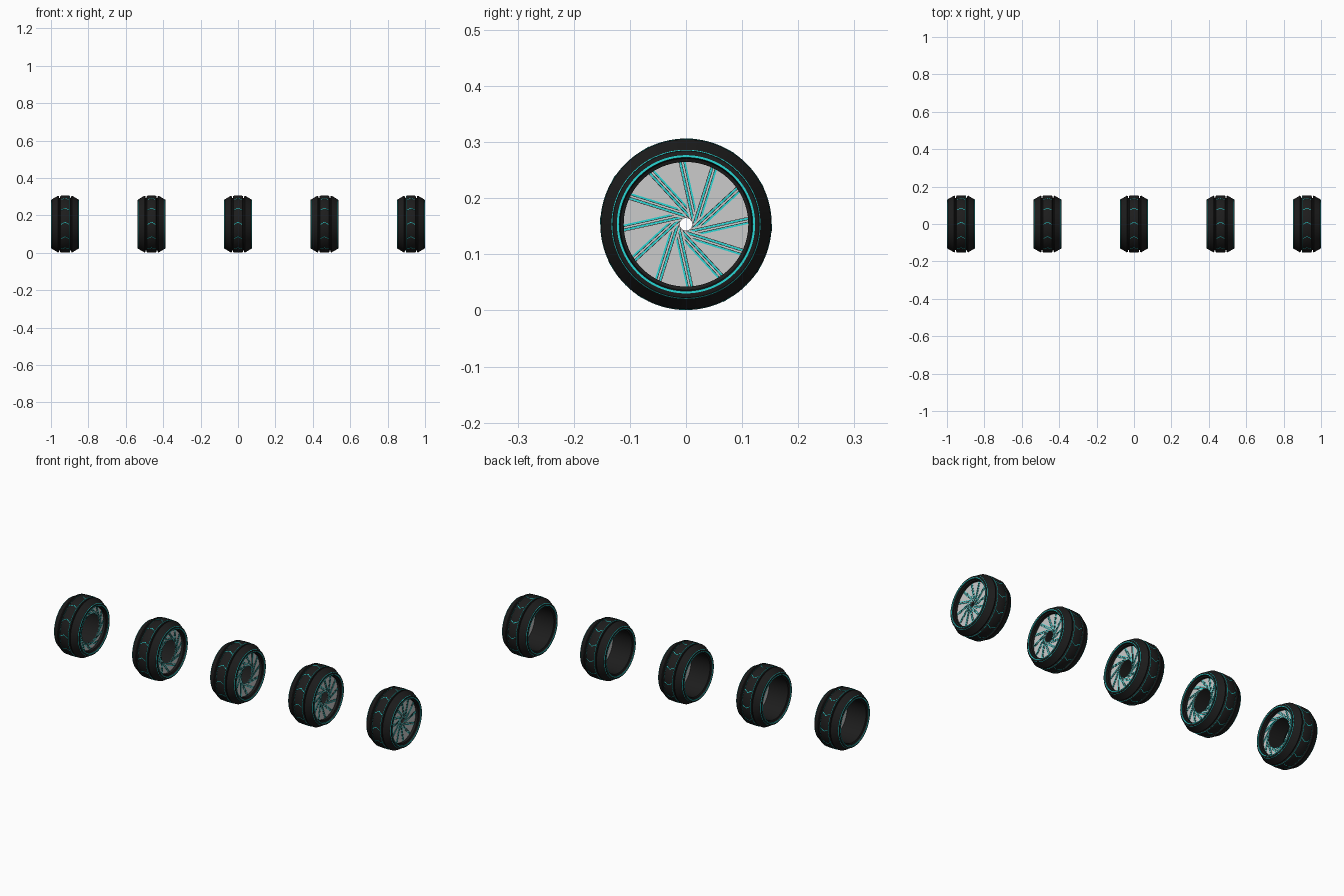
import bpy, bmesh, math
from math import cos, sin, tan, asin, radians
from mathutils import Vector

if "Cube" in bpy.data.objects:
    bpy.data.objects.remove(bpy.data.objects["Cube"])

SEG = 96
RC = 0.1535          # wheel radius / hub height
RIM = 0.113          # radius where the shutter blades meet the barrel
BLADES = 12
BLADE_X = 0.050


def material(name, rgb):
    m = bpy.data.materials.new(name)
    m.diffuse_color = (*rgb, 1)
    m.use_nodes = True
    m.node_tree.nodes["Principled BSDF"].inputs["Base Color"].default_value = m.diffuse_color
    return m


BLACK = material("rubber", (0.012, 0.012, 0.012))
TEAL = material("teal_glow", (0.02, 0.68, 0.66))


def finish(bm, name, mat=None):
    bmesh.ops.recalc_face_normals(bm, faces=bm.faces)
    me = bpy.data.meshes.new(name)
    bm.to_mesh(me)
    bm.free()
    if mat:
        me.materials.append(mat)
    return me


def lathe(bm, profile):
    """Revolve a closed (x, r) loop around the x axis."""
    rings = []
    for i in range(SEG):
        a = 2 * math.pi * i / SEG
        rings.append([bm.verts.new((x, r * cos(a), r * sin(a))) for x, r in profile])
    n = len(profile)
    for i in range(SEG):
        p, q = rings[i], rings[(i + 1) % SEG]
        for j in range(n):
            k = (j + 1) % n
            bm.faces.new((p[j], p[k], q[k], q[j]))


def prism(bm, low, high):
    """Solid between two matching loops of points."""
    a = [bm.verts.new(p) for p in low]
    b = [bm.verts.new(p) for p in high]
    bm.faces.new(a)
    bm.faces.new(b[::-1])
    for i in range(len(a)):
        j = (i + 1) % len(a)
        bm.faces.new((a[i], a[j], b[j], b[i]))


def slab(bm, pts, x0, x1):
    """Flat (y, z) outline given thickness along x."""
    prism(bm, [(x0, y, z) for y, z in pts], [(x1, y, z) for y, z in pts])


def tyre_mesh():
    half = [(0.064, 0.111), (0.067, 0.117), (0.0735, 0.119), (0.075, 0.124),
            (0.0735, 0.1305), (0.038, 0.1515), (0.034, 0.1505), (0.031, 0.140),
            (0.028, 0.140), (0.025, 0.1505), (0.021, 0.152)]
    bm = bmesh.new()
    lathe(bm, half + [(0, 0.1528)] + [(-x, r) for x, r in reversed(half)])
    return finish(bm, "tyre", BLACK)


def rings_mesh():
    bm = bmesh.new()
    for s in (-1, 1):
        # bright rim ring, thin shoulder ring, thin ring beside the groove
        for sec in ([(0.072, 0.1190), (0.0758, 0.1190), (0.0758, 0.1232), (0.072, 0.1232)],
                    [(0.069, 0.1305), (0.0728, 0.1315), (0.0714, 0.1328), (0.069, 0.1325)],
                    [(0.0235, 0.150), (0.0252, 0.150), (0.0252, 0.1518), (0.0235, 0.1522)]):
            lathe(bm, [(s * x, r) for x, r in sec])
    return finish(bm, "trim_rings", TEAL)


def chevrons_mesh():
    bm = bmesh.new()
    for k in range(12):
        a = radians(30 * k)
        for s in (-1, 1):
            loop = [(0, a - 0.08), (s * 0.021, a), (s * 0.021, a + 0.02), (0, a - 0.06)]
            ends = [[(x, (r - abs(x) * 0.03) * cos(t), (r - abs(x) * 0.03) * sin(t))
                     for x, t in loop] for r in (0.150, 0.1534)]
            prism(bm, *ends)
    return finish(bm, "tread_chevrons", TEAL)


def polar(r, a):
    return (r * cos(a), r * sin(a))


def shutter_meshes(hole):
    """Iris blades whose edges are all tangent to the central opening."""
    blades, strips, seams = bmesh.new(), bmesh.new(), bmesh.new()
    step = 2 * math.pi / BLADES
    swing = asin(hole / RIM)
    for i in range(BLADES):
        th = radians(97) + i * step
        n = th - math.pi / 2 + swing
        # blade: rim arc plus the two corners on the opening
        arc = [polar(RIM, th + step * t / 6) for t in range(7)]
        corner = hole / cos(step / 2)
        slab(blades, arc + [polar(corner, n + 1.5 * step), polar(corner, n + step / 2)],
             BLADE_X - 0.002, BLADE_X)
        # strips run along the edge, from the blade tip to the rim
        nv, tv = Vector((cos(n), sin(n))), Vector((-sin(n), cos(n)))

        def strip(bm, d0, d1, rise):
            def start(d):
                return -hole * tan(step / 2) + d / tan(step)

            def stop(d):
                return math.sqrt(0.112 ** 2 - (hole + d) ** 2)
            pts = [nv * (hole + d) + tv * t for d, t in
                   ((d0, start(d0) + 0.006), (d1, start(d1) + 0.006), (d1, stop(d1)), (d0, stop(d0)))]
            slab(bm, [tuple(p) for p in pts], BLADE_X - 0.001, BLADE_X + rise)

        strip(strips, 0.0015, 0.0045, 0.0012)
        strip(strips, 0.0095, 0.0125, 0.0012)
        for d in (0.0002, 0.0046, 0.0084):
            strip(seams, d, d + 0.001, 0.0008)
    return [finish(blades, "shutter_blades"), finish(strips, "blade_strips", TEAL),
            finish(seams, "blade_seams", BLACK)]


def place(me, name, x, smooth=False):
    ob = bpy.data.objects.new(name, me)
    ob.location = (x, 0, RC)
    bpy.context.collection.objects.link(ob)
    if smooth:
        bpy.ops.object.select_all(action='DESELECT')
        ob.select_set(True)
        bpy.context.view_layer.objects.active = ob
        bpy.ops.object.shade_smooth_by_angle(angle=radians(25))


# five wheels, shutter closing from left to right
for i, hole in enumerate((0.072, 0.057, 0.042, 0.026, 0.011)):
    x = (i - 2) * 0.4623
    place(tyre_mesh(), f"tyre_{i + 1}", x, True)
    place(rings_mesh(), f"trim_rings_{i + 1}", x, True)
    place(chevrons_mesh(), f"tread_chevrons_{i + 1}", x)
    for me in shutter_meshes(hole):
        place(me, f"{me.name.split('.')[0]}_{i + 1}", x)
